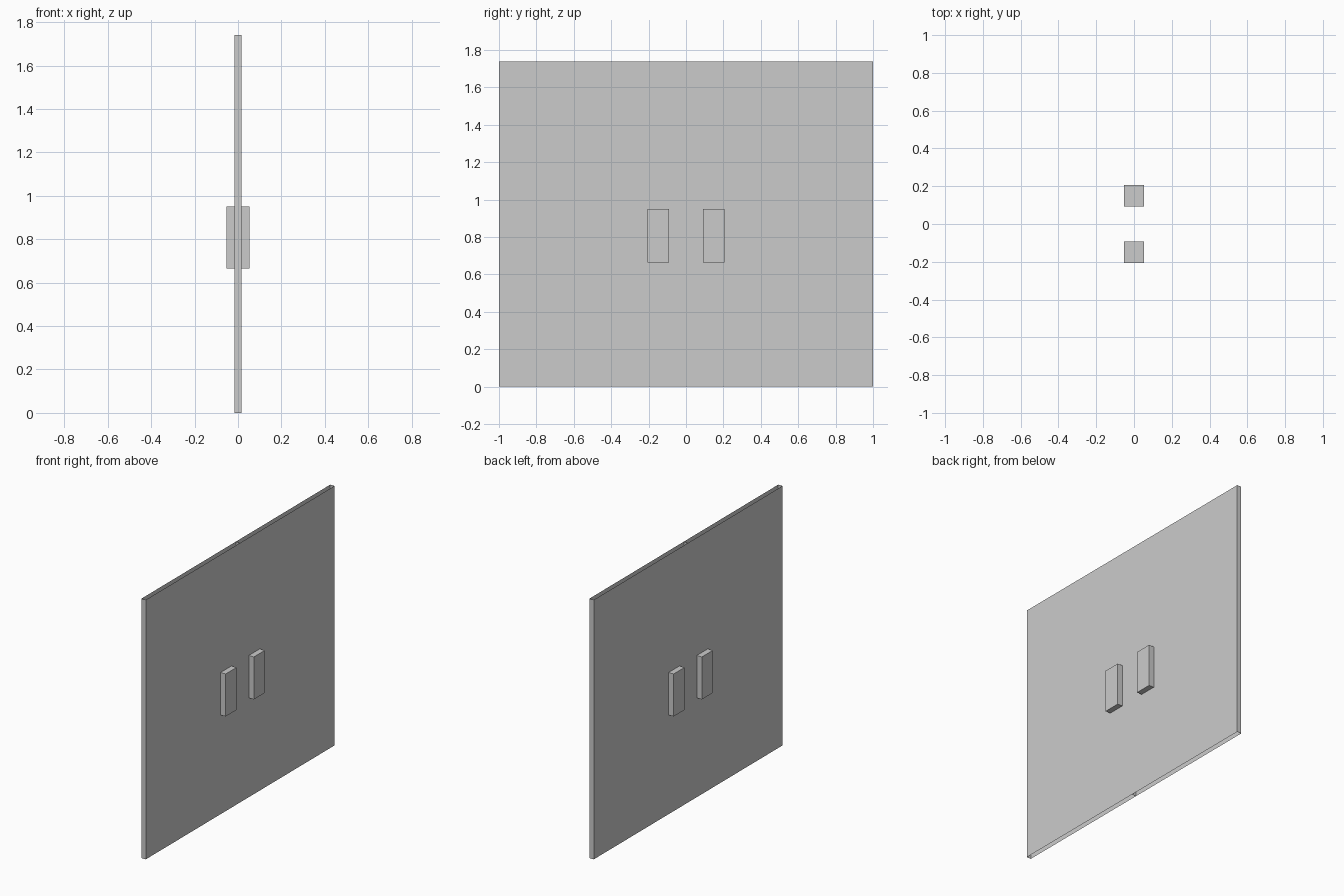
import bpy, bmesh

if "Cube" in bpy.data.objects:
    bpy.data.objects.remove(bpy.data.objects["Cube"])


def box(name, lo, hi, open_ends=False):
    """Axis-aligned box; open_ends leaves out the top and bottom faces."""
    bm = bmesh.new()
    bmesh.ops.create_cube(bm, size=1)
    for v in bm.verts:
        v.co = [lo[i] if v.co[i] < 0 else hi[i] for i in range(3)]
    bm.normal_update()
    if open_ends:
        ends = [f for f in bm.faces if abs(f.normal.z) > 0.9]
        bmesh.ops.delete(bm, geom=ends, context='FACES_ONLY')
    mesh = bpy.data.meshes.new(name)
    bm.to_mesh(mesh)
    bm.free()
    obj = bpy.data.objects.new(name, mesh)
    bpy.context.collection.objects.link(obj)
    return obj


HEIGHT = 1.74

for side, s in (("left", -1), ("right", 1)):
    # Door leaf: thin shell, open at top and bottom, meeting at y = 0
    y0, y1 = sorted((0, s))
    box(side + "_door_leaf", (-0.016, y0, 0), (0.016, y1, HEIGHT), open_ends=True)

    # Handle block passing through the leaf
    y0, y1 = sorted((0.092 * s, 0.207 * s))
    box(side + "_door_handle", (-0.053, y0, 0.665), (0.053, y1, 0.95))
